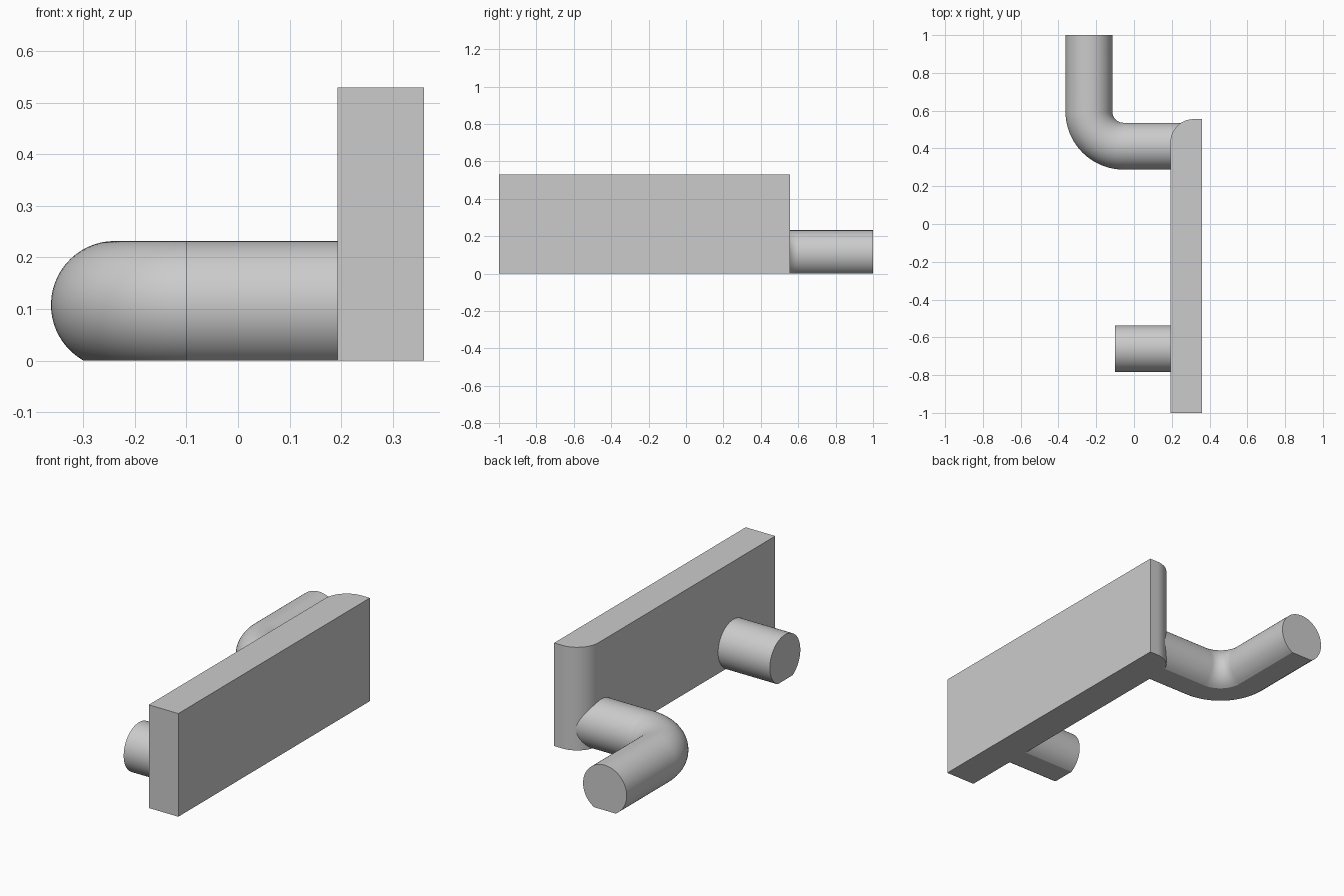
import bpy
import bmesh
from math import cos, sin, pi, asin, radians
from mathutils import Vector

cube = bpy.data.objects.get("Cube")
if cube:
    bpy.data.objects.remove(cube, do_unlink=True)

grey = bpy.data.materials.new("plain grey")
grey.use_nodes = True
COLOUR = (0.6, 0.6, 0.6, 1)
grey.diffuse_color = COLOUR
grey.node_tree.nodes["Principled BSDF"].inputs["Base Color"].default_value = COLOUR

RADIUS, AXIS_Z = 0.124, 0.108     # rod radius and axis height; the underside is cut flat at z = 0
PLATE_X = 0.193                   # inner face of the plate


def finish(name, bm):
    bmesh.ops.recalc_face_normals(bm, faces=bm.faces)
    mesh = bpy.data.meshes.new(name)
    bm.to_mesh(mesh)
    bm.free()
    mesh.materials.append(grey)
    obj = bpy.data.objects.new(name, mesh)
    bpy.context.collection.objects.link(obj)
    bpy.ops.object.select_all(action='DESELECT')
    obj.select_set(True)
    bpy.context.view_layer.objects.active = obj
    bpy.ops.object.shade_smooth_by_angle(angle=radians(25))
    return obj


def arc(cx, cy, r, start, end, steps):
    return [(cx + r * cos(start + (end - start) * i / steps),
             cy + r * sin(start + (end - start) * i / steps)) for i in range(steps + 1)]


def rod(name, path):
    """Sweep a flat-bottomed circle along a level path of (x, y) points."""
    low = -asin(AXIS_Z / RADIUS)
    section = arc(0, AXIS_Z, RADIUS, low, pi - low, 48)
    points = [Vector(p) for p in path]
    bm = bmesh.new()
    rings = []
    for i, p in enumerate(points):
        along = (points[min(i + 1, len(points) - 1)] - points[max(i - 1, 0)]).normalized()
        side = Vector((along.y, -along.x))
        rings.append([bm.verts.new((*(p + side * s), z)) for s, z in section])
    for a, b in zip(rings, rings[1:]):
        for j in range(len(a)):
            k = (j + 1) % len(a)
            bm.faces.new((a[j], a[k], b[k], b[j]))
    bm.faces.new(rings[0])
    bm.faces.new(rings[-1])
    return finish(name, bm)


# Upright plate with one rounded rear corner
corner = 0.122
outline = [(0.361, -1), (0.361, 0.555)]
outline += arc(PLATE_X + corner, 0.555 - corner, corner, pi / 2, pi, 24)
outline.append((PLATE_X, -1))
bm = bmesh.new()
base = bm.faces.new([bm.verts.new((x, y, 0)) for x, y in outline])
top = bmesh.ops.extrude_face_region(bm, geom=[base])
bmesh.ops.translate(bm, vec=(0, 0, 0.53), verts=[v for v in top["geom"] if isinstance(v, bmesh.types.BMVert)])
finish("plate", bm)

# Short straight peg near the front
rod("front_peg", [(PLATE_X, -0.66), (-0.101, -0.66)])

# Bent rod that leaves the plate sideways and turns to the rear
bend = 0.184
rod("bent_rod", [(0.27, 0.412)] + arc(-0.055, 0.412 + bend, bend, 1.5 * pi, pi, 24) + [(-0.239, 1)])
